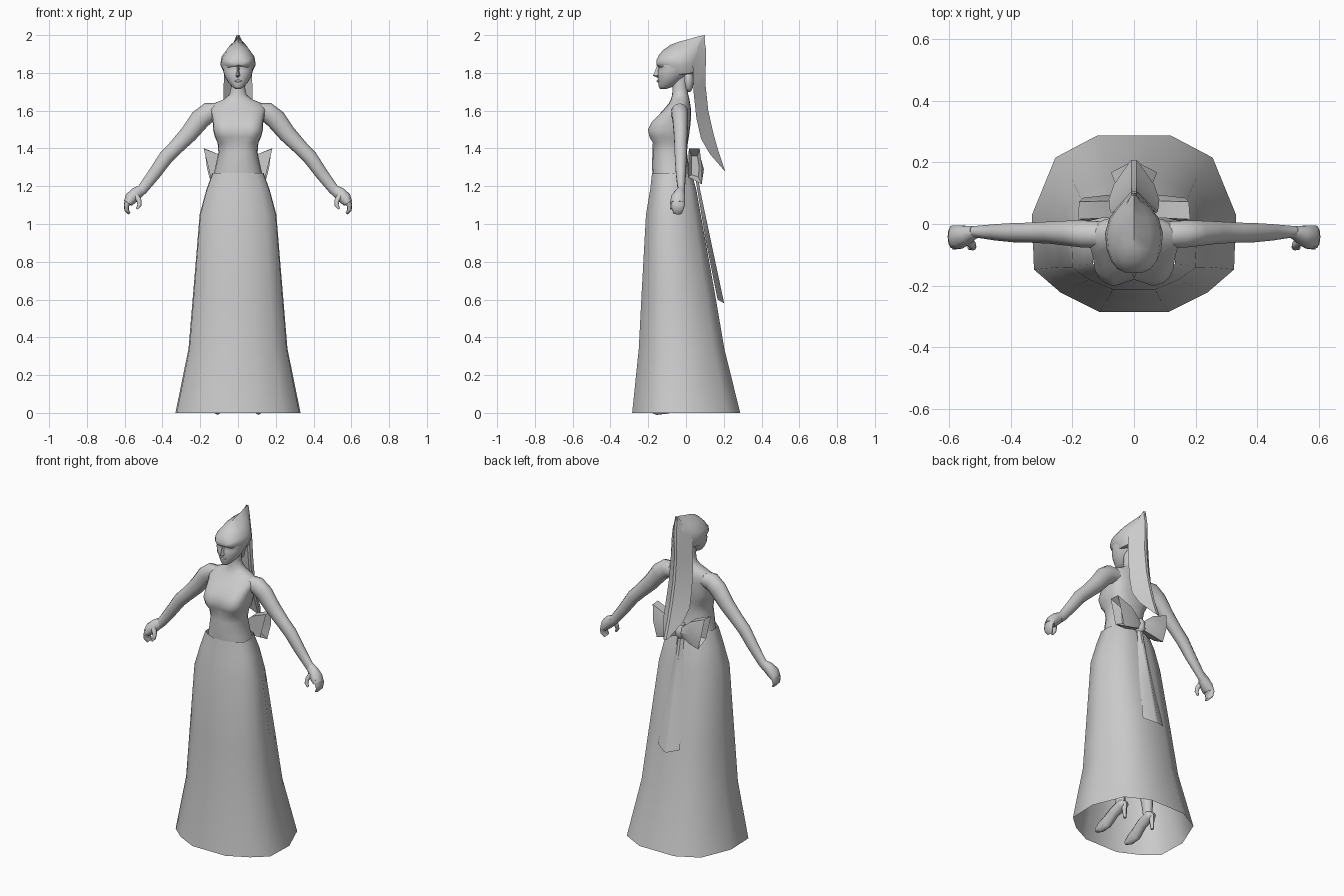
import bpy, bmesh, math
from mathutils import Vector

grey = bpy.data.materials.new("plain_grey")
grey.diffuse_color = (0.6, 0.6, 0.6, 1)


def finish(name, bm, mirror=False, angle=45, closed=True):
    if closed:
        bmesh.ops.recalc_face_normals(bm, faces=bm.faces)
    me = bpy.data.meshes.new(name)
    bm.to_mesh(me)
    bm.free()
    me.materials.append(grey)
    ob = bpy.data.objects.new(name, me)
    bpy.context.collection.objects.link(ob)
    bpy.context.view_layer.objects.active = ob
    ob.select_set(True)
    if angle:
        bpy.ops.object.shade_smooth_by_angle(angle=math.radians(angle))
    ob.select_set(False)
    if mirror:
        ob.modifiers.new("Mirror", 'MIRROR')
    return ob


def loft(name, rings, cap=True, loop=True, **kw):
    """Skin a list of equal-length point rings."""
    bm = bmesh.new()
    vs = [[bm.verts.new(p) for p in r] for r in rings]
    n = len(vs[0])
    for a, b in zip(vs, vs[1:]):
        for i in range(n if loop else n - 1):
            j = (i + 1) % n
            bm.faces.new((a[i], a[j], b[j], b[i]))
    if cap:
        bm.faces.new(vs[0][::-1])
        bm.faces.new(vs[-1])
    return finish(name, bm, **kw)


def level(z, rx, yf, yb, e=1.0, cleft=0.0, n=20):
    """Horizontal rounded section from front yf to back yb; e < 1 is squarer."""
    out = []
    for i in range(n):
        a = 2 * math.pi * i / n
        c, s = math.cos(a), math.sin(a)
        x = rx * math.copysign(abs(c) ** e, c)
        y = (yf + yb) / 2 + (yb - yf) / 2 * math.copysign(abs(s) ** e, s)
        if s < 0:
            y += cleft * max(0, 1 - abs(x) / 0.06)
        out.append((x, y, z))
    return out


def tube(name, path, n=10, **kw):
    """Path of (x, y, z, radius in plane, radius along side axis)."""
    pts = [Vector(p[:3]) for p in path]
    rings = []
    for i, p in enumerate(path):
        d = (pts[min(i + 1, len(pts) - 1)] - pts[max(i - 1, 0)]).normalized()
        side = Vector((0, 1, 0)) if abs(d.y) < 0.75 else Vector((1, 0, 0))
        u = d.cross(side).normalized()
        v = u.cross(d)
        rings.append([pts[i] + u * p[3] * math.cos(t) + v * p[4] * math.sin(t)
                      for t in (2 * math.pi * k / n for k in range(n))])
    return loft(name, rings, **kw)


# Skirt: open twelve-sided flare
half = [(.34, -1), (.72, -.78), (.98, -.52), (1, .1), (.77, .75), (.36, 1)]
outline = half + [(-x, y) for x, y in reversed(half)]
levels = [(0, .331, -.285, .287), (.34, .262, -.25, .203), (.65, .236, -.234, .15),
          (1.05, .203, -.212, .078), (1.18, .168, -.19, .055), (1.27, .135, -.18, .03)]
loft("skirt", [[(x * w, (f + b) / 2 + y * (b - f) / 2, z) for x, y in outline]
               for z, w, f, b in levels], cap=False, closed=False, angle=60)

# Torso with bust, shoulders and neck
loft("torso", [level(*r) for r in [
    (1.24, .135, -.175, .03, .9), (1.30, .12, -.18, .015, .9), (1.38, .104, -.178, .005, .85),
    (1.43, .108, -.182, .01, .75, .01), (1.46, .122, -.198, .015, .65, .02),
    (1.50, .132, -.205, .02, .62, .025), (1.54, .134, -.185, .025, .65, .02),
    (1.58, .142, -.145, .026, .75, .008), (1.61, .15, -.115, .026, .85),
    (1.64, .125, -.09, .022, 1), (1.66, .075, -.08, .018, 1), (1.685, .045, -.073, .012, 1),
    (1.72, .038, -.072, .008, 1), (1.78, .04, -.075, .01, 1)]], angle=70)

# Arms and hands
tube("arm", [(.10, -.035, 1.595, .045, .045), (.155, -.033, 1.59, .054, .046),
             (.20, -.03, 1.555, .054, .043), (.26, -.028, 1.478, .047, .038),
             (.33, -.028, 1.405, .04, .034), (.38, -.028, 1.355, .039, .033),
             (.44, -.027, 1.27, .034, .028), (.505, -.025, 1.185, .028, .02),
             (.53, -.027, 1.165, .03, .022)], mirror=True, angle=70)
tube("palm", [(.515, -.025, 1.18, .027, .02), (.54, -.034, 1.16, .034, .03),
              (.567, -.042, 1.135, .034, .04), (.583, -.044, 1.11, .024, .04)],
     mirror=True, angle=70)
tube("fingers", [(.575, -.042, 1.13, .024, .039), (.59, -.042, 1.10, .015, .038),
                 (.59, -.044, 1.075, .012, .032), (.575, -.045, 1.055, .007, .022)],
     mirror=True, angle=70)
tube("thumb", [(.54, -.055, 1.15, .016, .016), (.524, -.068, 1.125, .013, .013),
               (.522, -.075, 1.10, .011, .011), (.535, -.078, 1.08, .006, .006)],
     n=8, mirror=True, angle=70)

# Head: face, nose, lips, nape bun
loft("face", [level(*r) for r in [
    (1.716, .016, -.138, -.10, 1), (1.728, .032, -.145, -.065, 1), (1.75, .052, -.147, -.035, 1),
    (1.78, .07, -.151, -.005, .95), (1.81, .079, -.15, .015, .95), (1.825, .081, -.145, .022, .95),
    (1.845, .084, -.153, .028, .95), (1.88, .08, -.142, .03, 1), (1.92, .05, -.10, .02, 1)]],
    angle=70)
loft("nose", [[(-w, -.14, z), (0, y, z), (w, -.14, z)] for z, w, y in
              [(1.775, .012, -.15), (1.785, .016, -.176), (1.80, .011, -.168), (1.84, .007, -.153)]],
     angle=50)
tube("lips", [(-.02, -.142, 1.757, .003, .004), (0, -.15, 1.757, .007, .006),
              (.02, -.142, 1.757, .003, .004)], n=8, angle=70)
loft("nape_bun", [level(*r, n=12) for r in [
    (1.70, .012, .005, .025), (1.72, .03, -.01, .036), (1.76, .04, -.02, .042),
    (1.795, .034, -.015, .036), (1.82, .012, 0, .02)]], angle=70)

# Swept-back cap of hair with a ridge along the middle
sect = [(0, 0), (.75, .04), (1, .32), (.93, .55), (.55, .82), (0, 1),
        (-.55, .82), (-.93, .55), (-1, .32), (-.75, .04)]
loft("hair_cap", [[(x * w, y, b + z * (t - b)) for x, z in sect] for y, w, b, t in [
    (-.157, .03, 1.842, 1.866), (-.145, .055, 1.832, 1.892), (-.12, .074, 1.82, 1.922),
    (-.08, .089, 1.80, 1.95), (-.03, .094, 1.785, 1.967), (.02, .08, 1.79, 1.98),
    (.06, .048, 1.80, 1.992), (.10, .008, 1.83, 2.0)]], angle=50)


def folded(name, rows):
    """Thin strip folded along a raised centre line: (z, ridge y, edge z, edge y, half width)."""
    loft(name, [[(-w, ey, ez), (-.008, ry, z), (.008, ry, z), (w, ey, ez)]
                for z, ry, ez, ey, w in rows], cap=False, loop=False, closed=False, angle=30)


# Long hair tail
folded("hair_tail", [(2.0, .092, 1.94, .06, .03), (1.92, .107, 1.85, .035, .072),
                     (1.75, .102, 1.70, .04, .077), (1.60, .118, 1.56, .055, .08),
                     (1.48, .145, 1.45, .08, .082), (1.39, .17, 1.37, .127, .066),
                     (1.28, .207, 1.28, .205, .012)])

# Sash hanging from the bow
folded("sash_tail", [(1.27, .06, 1.27, .045, .02), (1.18, .075, 1.18, .06, .025),
                     (.90, .134, .91, .105, .05), (.58, .202, .60, .167, .075)])

# Bow loops, flared and hollow at the outer end, plus the knot
loft("bow_loop", [
    [(.01, .035, 1.30), (.01, .065, 1.30), (.01, .075, 1.275), (.01, .065, 1.25), (.01, .035, 1.25)],
    [(.08, .02, 1.36), (.08, .075, 1.36), (.08, .095, 1.29), (.08, .08, 1.225), (.08, .025, 1.24)],
    [(.182, .015, 1.40), (.178, .072, 1.40), (.165, .085, 1.30), (.142, .083, 1.21), (.145, .01, 1.25)],
    [(.12, .03, 1.36), (.12, .06, 1.36), (.12, .07, 1.30), (.11, .065, 1.25), (.11, .03, 1.26)]],
    mirror=True, angle=30)
loft("bow_knot", [level(*r, n=10) for r in [
    (1.235, .018, .02, .07), (1.255, .03, .015, .085), (1.29, .03, .015, .085),
    (1.315, .018, .02, .07)]], angle=50)

# Legs and heeled shoes under the skirt
tube("leg", [(.085, -.06, 1.0, .075, .08), (.09, -.05, .55, .05, .055), (.095, -.02, .40, .05, .055),
             (.10, .0, .13, .027, .03), (.10, .005, .08, .027, .032)], mirror=True, angle=70)
tube("shoe", [(.10, .045, .09, .018, .022), (.10, .02, .095, .032, .034), (.102, -.05, .075, .034, .03),
              (.106, -.11, .035, .042, .027), (.108, -.16, .025, .036, .02),
              (.108, -.20, .02, .014, .012)], mirror=True, angle=70)
tube("heel", [(.10, .035, .09, .016, .018), (.10, .04, 0, .009, .009)], n=8, mirror=True)
